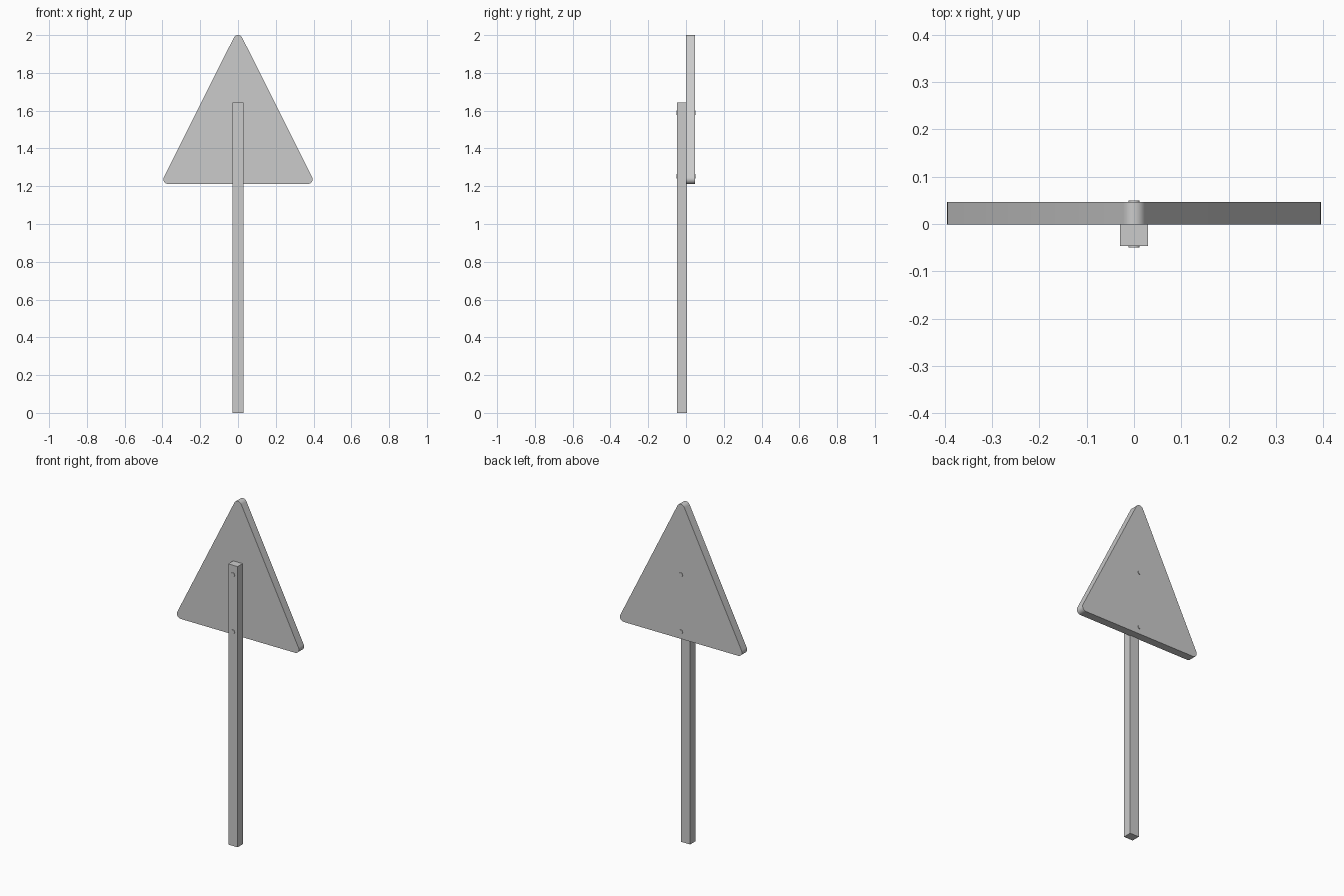
import bpy, bmesh, math

if "Cube" in bpy.data.objects:
    bpy.data.objects.remove(bpy.data.objects["Cube"])


def extrude_y(name, profile, y0, y1):
    """Extrude an x-z outline from y0 to y1."""
    bm = bmesh.new()
    face = bm.faces.new([bm.verts.new((x, y0, z)) for x, z in profile])
    ext = bmesh.ops.extrude_face_region(bm, geom=[face])
    verts = [v for v in ext["geom"] if isinstance(v, bmesh.types.BMVert)]
    bmesh.ops.translate(bm, verts=verts, vec=(0, y1 - y0, 0))
    bmesh.ops.recalc_face_normals(bm, faces=bm.faces)
    mesh = bpy.data.meshes.new(name)
    bm.to_mesh(mesh)
    bm.free()
    obj = bpy.data.objects.new(name, mesh)
    bpy.context.collection.objects.link(obj)
    return obj


def smooth(obj):
    bpy.ops.object.select_all(action='DESELECT')
    obj.select_set(True)
    bpy.context.view_layer.objects.active = obj
    bpy.ops.object.shade_smooth_by_angle(angle=math.radians(35))


def arc(cx, cz, r, a0, a1, steps):
    angles = [math.radians(a0 + (a1 - a0) * i / steps) for i in range(steps + 1)]
    return [(cx + r * math.cos(a), cz + r * math.sin(a)) for a in angles]


# Triangular sign board with rounded corners
R, CX, LOW, TOP = 0.025, 0.37, 1.237, 1.975
tilt = math.degrees(math.atan2(CX, TOP - LOW))
outline = (arc(CX, LOW, R, -90, tilt, 8)
           + arc(0, TOP, R, tilt, 180 - tilt, 8)
           + arc(-CX, LOW, R, 180 - tilt, 270, 8))
smooth(extrude_y("sign_board", outline, -0.001, 0.047))

# Square post, slightly let into the board
extrude_y("post", [(-0.03, 0), (0.03, 0), (0.03, 1.643), (-0.03, 1.643)], -0.047, 0.004)

# Bolts running through post and board
for name, z in (("lower_bolt", 1.254), ("upper_bolt", 1.588)):
    smooth(extrude_y(name, arc(0, z, 0.012, 0, 337.5, 15), -0.05, 0.05))
